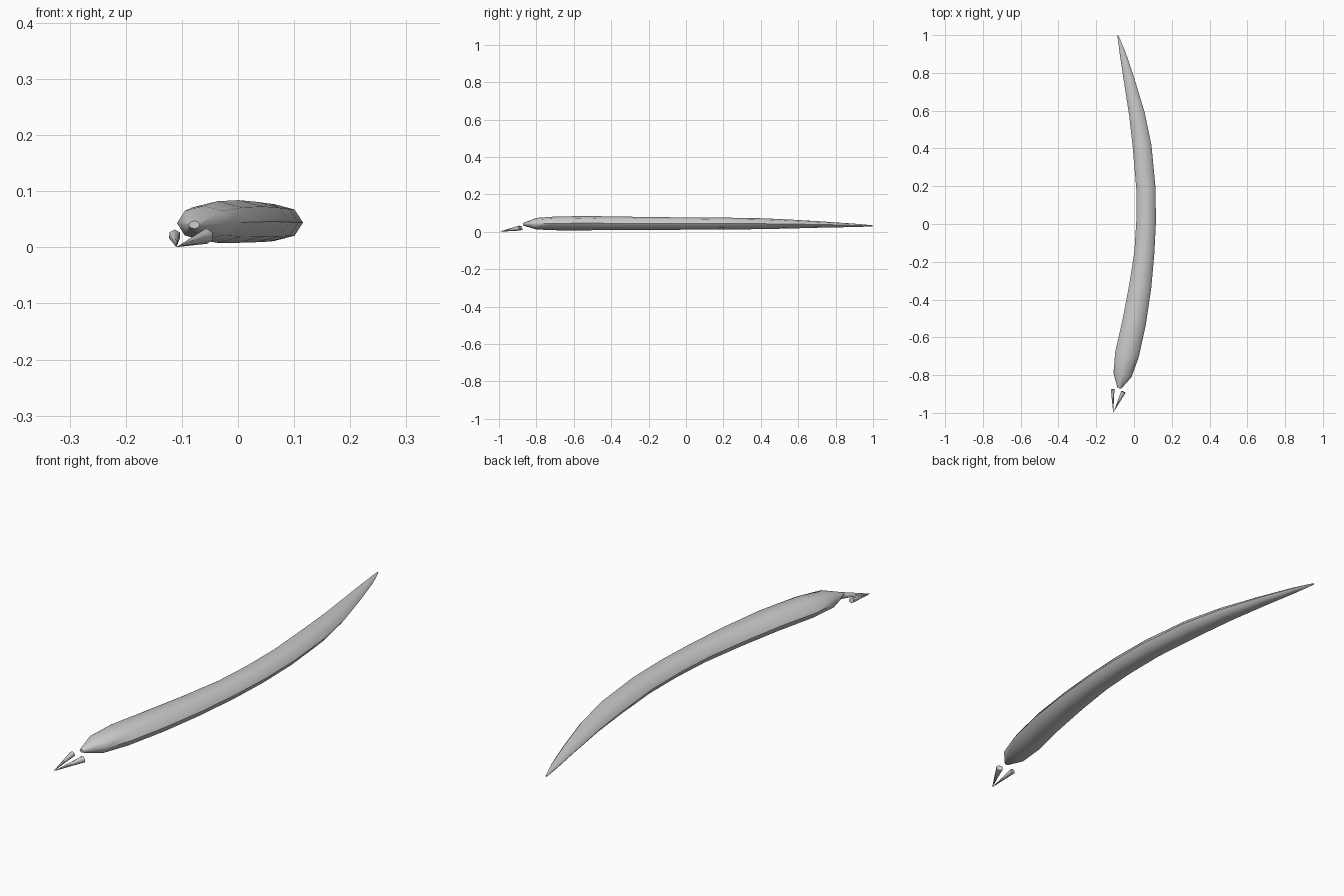
import bpy, bmesh, math
from mathutils import Vector

if "Cube" in bpy.data.objects:
    bpy.data.objects.remove(bpy.data.objects["Cube"])

SIDES = 8


def finish(bm, name, angle):
    bmesh.ops.recalc_face_normals(bm, faces=bm.faces)
    mesh = bpy.data.meshes.new(name)
    bm.to_mesh(mesh)
    bm.free()
    obj = bpy.data.objects.new(name, mesh)
    bpy.context.collection.objects.link(obj)
    bpy.ops.object.select_all(action='DESELECT')
    obj.select_set(True)
    bpy.context.view_layer.objects.active = obj
    bpy.ops.object.shade_smooth_by_angle(angle=math.radians(angle))
    return obj


# Body spine: x, y, z, half width, half height (head to tail)
spine = [
    (-0.078, -0.870, 0.040, 0.010, 0.007),
    (-0.061, -0.800, 0.043, 0.049, 0.031),
    (-0.037, -0.690, 0.045, 0.064, 0.037),
    (0.001, -0.520, 0.046, 0.063, 0.038),
    (0.033, -0.330, 0.045, 0.059, 0.036),
    (0.055, -0.150, 0.044, 0.053, 0.034),
    (0.064, 0.010, 0.044, 0.052, 0.033),
    (0.063, 0.190, 0.044, 0.051, 0.032),
    (0.043, 0.410, 0.043, 0.050, 0.029),
    (0.016, 0.580, 0.041, 0.042, 0.023),
    (-0.025, 0.760, 0.038, 0.029, 0.015),
    (-0.060, 0.905, 0.034, 0.016, 0.009),
    (-0.085, 0.997, 0.032, 0.003, 0.003),
]


def make_body():
    bm = bmesh.new()
    rings = []
    for i, (x, y, z, rw, rh) in enumerate(spine):
        a, b = spine[max(i - 1, 0)], spine[min(i + 1, len(spine) - 1)]
        along = Vector((b[0] - a[0], b[1] - a[1], 0)).normalized()
        side = Vector((along.y, -along.x, 0))
        ring = []
        for k in range(SIDES):
            t = 2 * math.pi * k / SIDES
            ring.append(bm.verts.new(Vector((x, y, z)) + side * rw * math.cos(t)
                                     + Vector((0, 0, rh * math.sin(t)))))
        rings.append(ring)
    for r0, r1 in zip(rings, rings[1:]):
        for k in range(SIDES):
            n = (k + 1) % SIDES
            bm.faces.new((r0[k], r0[n], r1[n], r1[k]))
    bm.faces.new(rings[0])
    bm.faces.new(rings[-1])
    return finish(bm, "body", 60)


# Pincers: pointed cones in front of the head
def make_pincer(name, base, tip, radius):
    base, tip = Vector(base), Vector(tip)
    axis = tip - base
    bm = bmesh.new()
    bmesh.ops.create_cone(bm, cap_ends=True, segments=6, radius1=radius,
                          radius2=0.0005, depth=axis.length)
    rot = axis.to_track_quat('Z', 'Y').to_matrix().to_4x4()
    bmesh.ops.transform(bm, matrix=rot, verts=bm.verts)
    bmesh.ops.translate(bm, vec=(base + tip) / 2, verts=bm.verts)
    return finish(bm, name, 65)


make_body()
make_pincer("left_pincer", (-0.113, -0.876, 0.021), (-0.110, -0.997, 0.001), 0.011)
make_pincer("right_pincer", (-0.056, -0.889, 0.020), (-0.108, -0.995, 0.001), 0.014)
